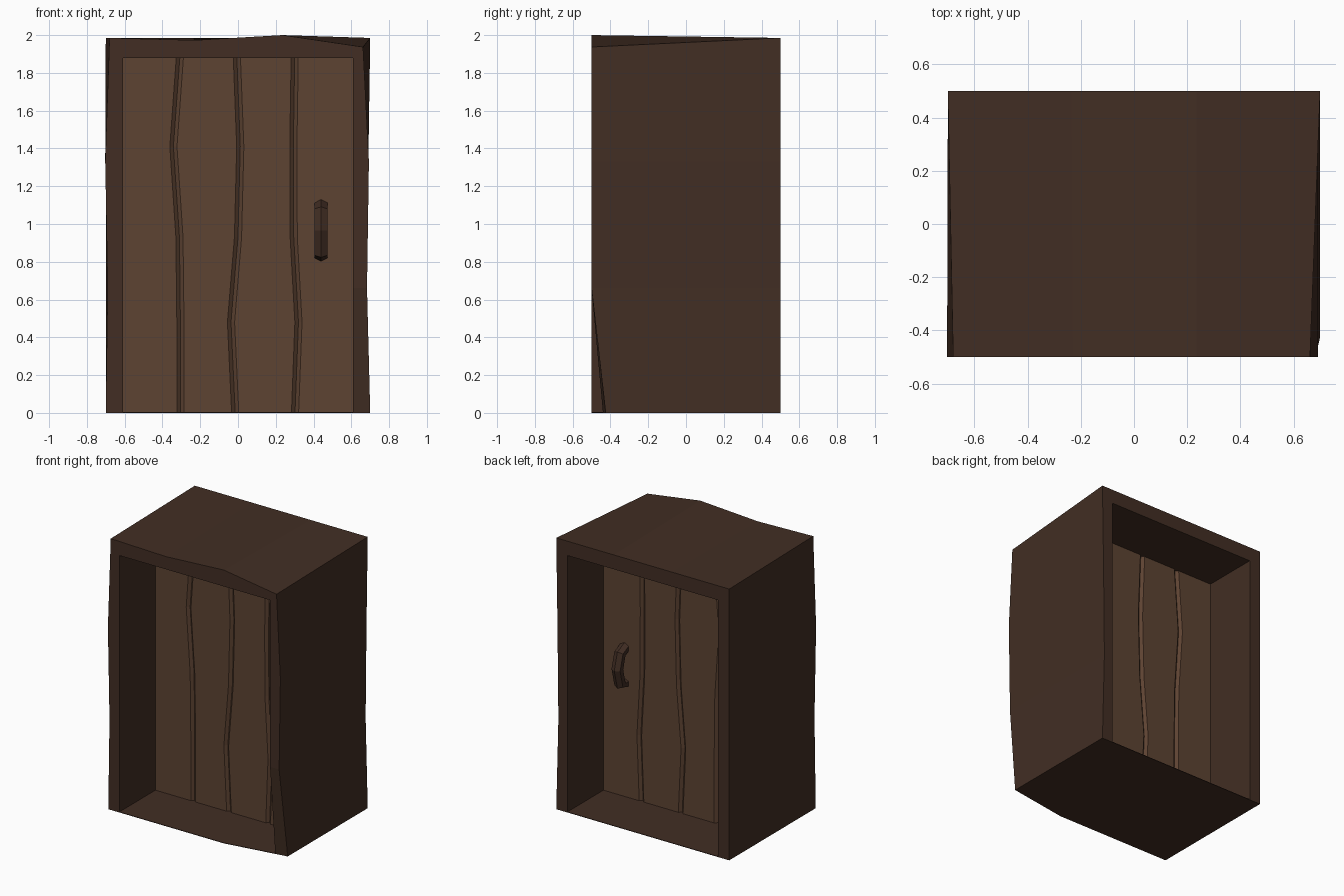
import bpy, bmesh, math
from mathutils import Vector

if "Cube" in bpy.data.objects:
    bpy.data.objects.remove(bpy.data.objects["Cube"])


def material(name, rgb):
    m = bpy.data.materials.new(name)
    m.diffuse_color = (*rgb, 1)
    m.use_nodes = True
    m.node_tree.nodes["Principled BSDF"].inputs["Base Color"].default_value = m.diffuse_color
    return m


FRAME = material("dark_wood", (0.054, 0.027, 0.017))
DOOR = material("plank_wood", (0.11, 0.056, 0.032))
HANDLE = material("handle_wood", (0.05, 0.025, 0.016))


def make(name, bm, mat):
    bmesh.ops.recalc_face_normals(bm, faces=bm.faces)
    mesh = bpy.data.meshes.new(name)
    bm.to_mesh(mesh)
    bm.free()
    mesh.materials.append(mat)
    obj = bpy.data.objects.new(name, mesh)
    bpy.context.collection.objects.link(obj)
    return obj


def loft(bm, rings, close_rings=False):
    """Join consecutive closed rings of points with quads."""
    vs = [[bm.verts.new(p) for p in r] for r in rings]
    n = len(vs[0])
    pairs = list(zip(vs, vs[1:]))
    if close_rings:
        pairs.append((vs[-1], vs[0]))
    else:
        bm.faces.new(vs[0])
        bm.faces.new(vs[-1])
    for a, b in pairs:
        for i in range(n):
            j = (i + 1) % n
            bm.faces.new((a[i], a[j], b[j], b[i]))


# Frame: wavy front outline, straighter back outline, rectangular opening
front = [(-.7, 0), (-.69, .66), (-.703, 1.33), (-.68, 1.985), (-.23, 1.973), (.235, 2),
         (.662, 1.937), (.693, 1.33), (.683, .66), (.7, 0), (.235, 0), (-.235, 0)]
back = [(-.7, 0), (-.7, .66), (-.7, 1.33), (-.7, 1.985), (-.235, 1.985), (.235, 1.985),
        (.7, 1.985), (.69, 1.33), (.683, .66), (.7, 0), (.235, 0), (-.235, 0)]
f = .004
opening = [(-.61, f), (-.61, .66), (-.61, 1.33), (-.61, 1.88), (-.235, 1.88), (.235, 1.88),
           (.61, 1.88), (.61, 1.33), (.61, .66), (.61, f), (.235, f), (-.235, f)]
outer_front = [Vector((x, -.5, z)) for x, z in front]
inner_front = [Vector((x, -.5, z)) for x, z in opening]
outer_front[9].y, inner_front[9].y = -.425, -.44   # worn bottom corner
bm = bmesh.new()
loft(bm, [outer_front,
          [(x, .5, z) for x, z in back],
          [(x, .5, z) for x, z in opening],
          inner_front], close_rings=True)
make("door_frame", bm, FRAME)

# Door planks: chamfered boards meeting along crooked seams
levels = [.004, .48, .93, 1.41, 1.88]
seams = [[-.61] * 5,
         [-.305, -.305, -.31, -.342, -.308],
         [-.015, -.037, 0, .012, -.006],
         [.302, .32, .295, .293, .3],
         [.61] * 5]
T, C = .083, .018
for k in range(4):
    cl = 0 if k == 0 else C
    cr = 0 if k == 3 else C
    bm = bmesh.new()
    loft(bm, [[(l, -T + C if cl else -T, z), (l + cl + .001, -T, z),
               (r - cr - .001, -T, z), (r, -T + C if cr else -T, z),
               (r, T - C if cr else T, z), (r - cr - .001, T, z),
               (l + cl + .001, T, z), (l, T - C if cl else T, z)]
              for l, r, z in zip(seams[k], seams[k + 1], levels)])
    bmesh.ops.remove_doubles(bm, verts=bm.verts, dist=.0012)
    make(f"door_plank_{k + 1}", bm, DOOR)

# Handles: bent six-sided bars on both faces of the door
path = [Vector(p) for p in ((.07, 1.1), (.135, 1.07), (.165, .965), (.135, .845), (.07, .835))]
for side, name in ((-1, "front_handle"), (1, "back_handle")):
    rings = []
    for i, p in enumerate(path):
        d = (path[min(i + 1, 4)] - path[max(i - 1, 0)]).normalized()
        if i in (0, 4):
            d = Vector((1 if i == 0 else -1, 0))
        nrm = Vector((-d.y, d.x))
        ring = []
        for j in range(6):
            a = math.radians(60 * j)
            q = p + nrm * (.036 * math.cos(a))
            ring.append((.44 + .04 * math.sin(a), side * q.x, q.y))
        rings.append(ring)
    bm = bmesh.new()
    loft(bm, rings)
    make(name, bm, HANDLE)
